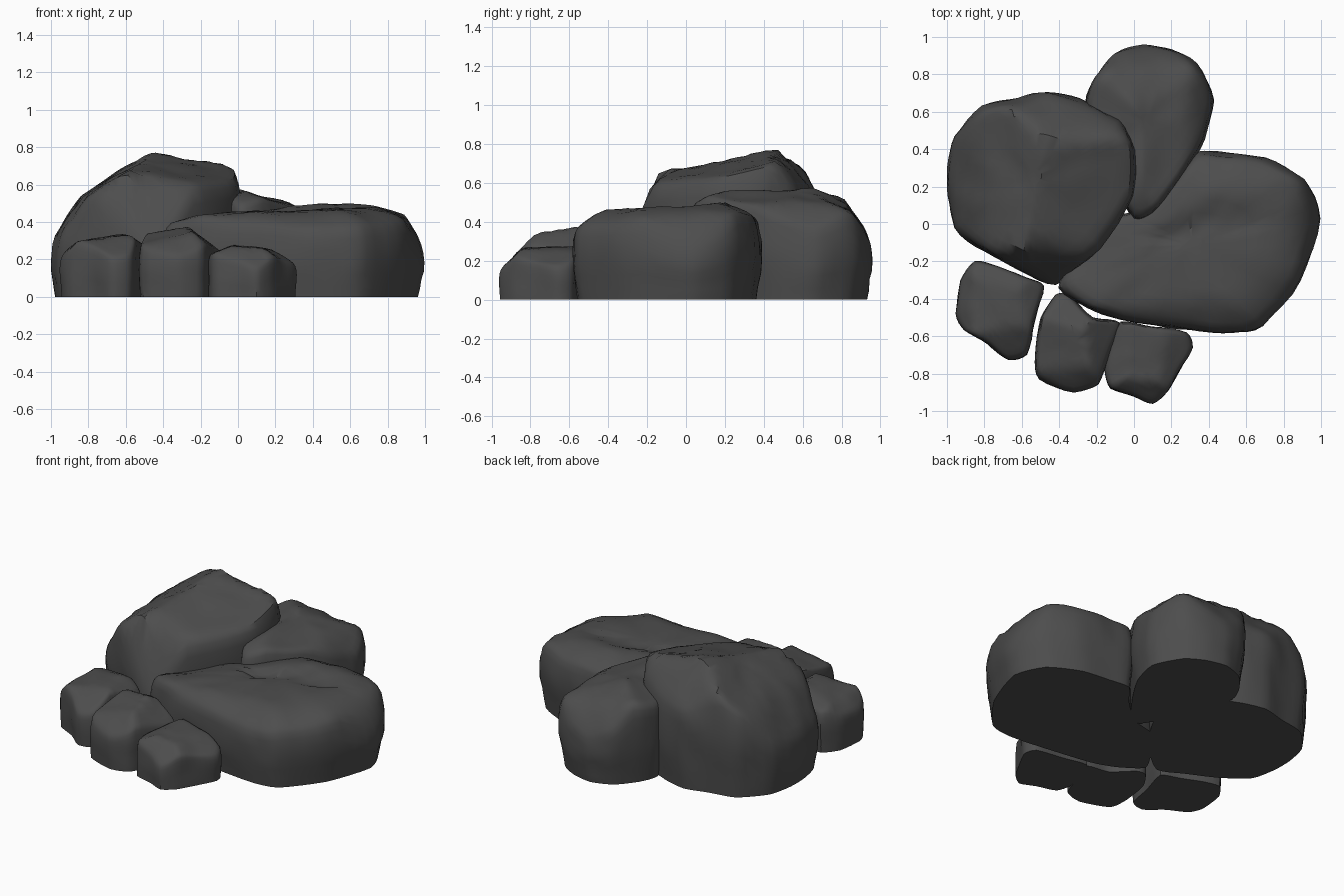
import bpy
import bmesh
import math
from mathutils import Vector, noise

default_cube = bpy.data.objects.get("Cube")
if default_cube:
    bpy.data.objects.remove(default_cube, do_unlink=True)

# Single dark stone colour
STONE_COLOUR = (0.075, 0.075, 0.075, 1)
stone = bpy.data.materials.new("dark stone")
stone.use_nodes = True
stone.diffuse_color = STONE_COLOUR
shader = stone.node_tree.nodes["Principled BSDF"]
shader.inputs["Base Color"].default_value = STONE_COLOUR
shader.inputs["Roughness"].default_value = 0.9

# Side profile above the foot: (plan scale, fraction of the local top height)
PROFILE = [(1, .5), (1, .7), (.99, .85), (.972, .94), (.94, .985),
           (.88, 1), (.78, 1), (.65, 1), (.5, 1), (.35, 1), (.2, 1), (.08, 1)]


def rounded_outline(corners, steps=4):
    """Catmull-Rom curve through the plan corners, held close to the straight chords."""
    points = []
    count = len(corners)
    for i in range(count):
        before, start, end, after = (Vector(corners[(i + k) % count]) for k in (-1, 0, 1, 2))
        for step in range(steps):
            t = step / steps
            chord = start.lerp(end, t)
            curve = (start * 2 + (end - before) * t
                     + (before * 2 - start * 5 + end * 4 - after) * t ** 2
                     + (start * 3 - before - end * 3 + after) * t ** 3) / 2
            points.append(chord.lerp(curve, 0.6))
    return points


def top_height(point, planes):
    """Lowest of the sloping planes (height, x, y, slope x, slope y) that cut the rock."""
    return max(0.08, min(h + (point.x - x) * sx + (point.y - y) * sy
                         for h, x, y, sx, sy in planes))


def weathering(position, strength):
    """Broad chipped lumps, fading out at the flat base."""
    lump = noise.noise(position * 4.5) + 0.5 * noise.noise(position * 10)
    return lump * strength * min(1, position.z * 8)


def make_rock(name, corners, planes, foot=0.945, roughness=0.014, groove=None):
    outline = rounded_outline(corners)
    centre = sum(outline, Vector((0, 0))) / len(outline)
    lower_wall = [(foot + (1 - foot) * t, t / 2) for t in (0, .3, .65)]
    bm = bmesh.new()
    rings = []
    for scale, level in lower_wall + PROFILE:
        ring = []
        for point in outline:
            plan = centre.lerp(point, scale)
            height = top_height(plan, planes)
            if groove:
                height += groove(plan)
            ring.append(bm.verts.new((plan.x, plan.y, height * level)))
        rings.append(ring)

    # Walls and top, with a flat underside
    count = len(outline)
    for low, high in zip(rings, rings[1:]):
        for i in range(count):
            j = (i + 1) % count
            bm.faces.new((low[i], low[j], high[j], high[i]))
    bm.faces.new(rings[-1])
    bm.faces.new(rings[0])
    bmesh.ops.recalc_face_normals(bm, faces=bm.faces)

    # Soften the plane breaks, then chip the surface
    upper = [v for ring in rings[2:] for v in ring]
    bmesh.ops.smooth_vert(bm, verts=upper, factor=0.2,
                          use_axis_x=True, use_axis_y=True, use_axis_z=True)
    bm.normal_update()
    for v in upper:
        v.co += v.normal * weathering(v.co, roughness)

    mesh = bpy.data.meshes.new(name)
    bm.to_mesh(mesh)
    bm.free()
    rock = bpy.data.objects.new(name, mesh)
    bpy.context.collection.objects.link(rock)
    mesh.materials.append(stone)
    bpy.ops.object.select_all(action='DESELECT')
    rock.select_set(True)
    bpy.context.view_layer.objects.active = rock
    bpy.ops.object.shade_smooth_by_angle(angle=math.radians(38))


def crack(plan):
    """Shallow winding crack across the broad boulder's top."""
    if not 0.12 < plan.x < 0.65:
        return 0
    line = -0.02 + 0.06 * math.sin((plan.x - 0.3) * 9)
    return -0.03 * math.exp(-((plan.y - line) / 0.06) ** 2)


# Tall boulder on the right, its top tilting up to a ridge
make_rock("tall_boulder",
          [(-1, .3), (-.96, .47), (-.81, .63), (-.62, .67), (-.46, .71), (-.29, .67),
           (-.07, .56), (.01, .4), (0, .15), (-.18, -.13), (-.42, -.33), (-.6, -.25),
           (-.8, -.15), (-.96, -.02), (-1, .15)],
          [(.765, -.47, .4, -.17, .23), (.765, -.47, .4, .6, .05), (.76, -.47, .49, -.2, -1.1),
           (.645, -.4, -.15, .1, 2.4), (.52, -.84, .2, 1.5, .1), (.67, -.02, .3, -1, .2)])

# Wedge boulder behind
make_rock("back_boulder",
          [(-.26, .65), (-.21, .78), (-.1, .91), (.05, .965), (.2, .935), (.33, .855),
           (.43, .66), (.38, .45), (.25, .24), (.1, .05), (0, .02), (-.1, .2), (-.2, .4)],
          [(.565, .03, .4, -.28, 0), (.565, .03, .4, .3, .05), (.54, .05, .7, -.1, -.4),
           (.49, .05, .83, 0, -1.5), (.56, .03, .2, .1, .35), (.46, .33, .6, -1, 0)],
          foot=0.92)

# Broad flat boulder in front, tucked against the tall one
make_rock("broad_boulder",
          [(-.4, -.34), (-.33, -.2), (-.16, .02), (.04, .08), (.22, .24), (.34, .385),
           (.5, .375), (.7, .35), (.91, .24), (1, .03), (.89, -.3), (.69, -.55),
           (.52, -.585), (.3, -.565), (-.08, -.51), (-.25, -.45)],
          [(.46, .1, -.2, .02, .06), (.49, .7, 0, -.3, .04), (.44, .6, -.45, 0, .6),
           (.455, 0, -.2, .2, -.1), (.42, .9, 0, -1.6, 0), (.455, .5, .3, 0, -.4),
           (.42, .7, -.42, -.35, .35)],
          groove=crack)

# Three small stones along the front
make_rock("small_stone_right",
          [(-.95, -.48), (-.93, -.3), (-.85, -.2), (-.74, -.22), (-.6, -.28), (-.48, -.33),
           (-.53, -.52), (-.57, -.7), (-.67, -.73), (-.78, -.64), (-.91, -.57)],
          [(.33, -.62, -.45, .12, 0), (.31, -.6, -.58, 0, .7), (.28, -.88, -.4, 1, 0),
           (.32, -.58, -.4, -.5, -.1), (.3, -.75, -.28, 0, -.4)],
          foot=0.97, roughness=0.01)

make_rock("small_stone_middle",
          [(-.53, -.7), (-.5, -.5), (-.42, -.38), (-.35, -.38), (-.22, -.5), (-.07, -.53),
           (-.13, -.7), (-.19, -.86), (-.32, -.9), (-.51, -.83)],
          [(.375, -.28, -.57, .22, .2), (.375, -.26, -.57, -.8, .1), (.38, -.3, -.56, 0, -.6),
           (.32, -.3, -.78, .1, .9)],
          foot=0.97, roughness=0.01)

make_rock("small_stone_left",
          [(-.16, -.78), (-.13, -.65), (-.07, -.52), (.1, -.55), (.28, -.58), (.31, -.66),
           (.25, -.78), (.18, -.9), (.1, -.96), (0, -.92), (-.13, -.88)],
          [(.27, .02, -.7, -.12, 0), (.245, 0, -.86, 0, 1), (.23, .2, -.7, -.6, .1),
           (.25, -.1, -.7, .4, 0)],
          foot=0.985, roughness=0.01)
